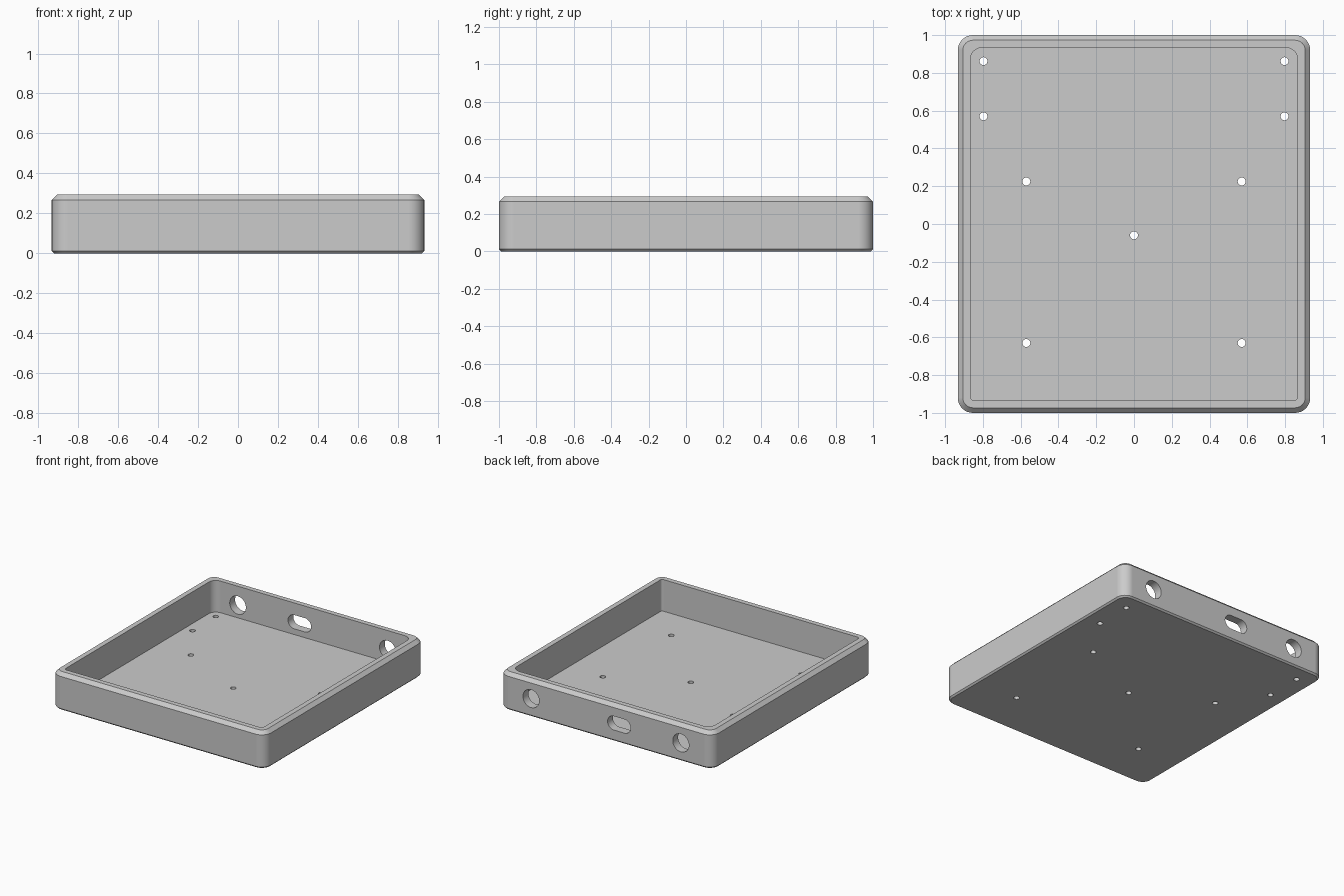
import bpy
import bmesh
from math import cos, sin, pi
from mathutils import Vector

cube = bpy.data.objects.get("Cube")
if cube:
    bpy.data.objects.remove(cube, do_unlink=True)

HALF_X, HALF_Y, HEIGHT, FLOOR = 0.933, 1.0, 0.293, 0.043
STEPS = 8

grey = bpy.data.materials.new("light grey")
grey.use_nodes = True
grey.diffuse_color = (0.6, 0.6, 0.6, 1)
grey.node_tree.nodes["Principled BSDF"].inputs["Base Color"].default_value = (0.6, 0.6, 0.6, 1)


def make_object(name, bm):
    bmesh.ops.recalc_face_normals(bm, faces=bm.faces)
    mesh = bpy.data.meshes.new(name)
    bm.to_mesh(mesh)
    bm.free()
    mesh.materials.append(grey)
    obj = bpy.data.objects.new(name, mesh)
    bpy.context.collection.objects.link(obj)
    return obj


def rounded_ring(bm, inset, z, back_radius, front_radius):
    """Rounded rectangle of vertices, inset from the outer walls."""
    ring = []
    for i, (sx, sy) in enumerate([(1, 1), (-1, 1), (-1, -1), (1, -1)]):
        r = back_radius if sy > 0 else front_radius
        for k in range(STEPS + 1):
            a = (i + k / STEPS) * pi / 2
            ring.append(bm.verts.new((sx * (HALF_X - inset - r) + r * cos(a),
                                      sy * (HALF_Y - inset - r) + r * sin(a), z)))
    return ring


def skin(bm, rings):
    for low, high in zip(rings, rings[1:]):
        for i in range(len(low)):
            j = (i + 1) % len(low)
            bm.faces.new((low[i], low[j], high[j], high[i]))


def add_prism(bm, outline, offset):
    """Closed prism from an outline swept along an offset."""
    ends = [[bm.verts.new(p + d) for p in outline] for d in (Vector(), offset)]
    skin(bm, ends)
    for end in ends:
        bm.faces.new(end)


def slot_outline(radius, stretch=0.0, sides=32):
    """Circle, or a slot when stretched along x."""
    points = []
    for k in range(sides):
        a = (k + 0.5) * 2 * pi / sides
        points.append((radius * cos(a) + (stretch if cos(a) > 0 else -stretch), radius * sin(a)))
    return points


# Open tray: bottom chamfer, walls, top chamfer, rim and cavity
bm = bmesh.new()
rings = [rounded_ring(bm, *spec) for spec in (
    (0.012, 0, 0.068, 0.068),
    (0, 0.012, 0.08, 0.08),
    (0, HEIGHT - 0.027, 0.08, 0.08),
    (0.027, HEIGHT, 0.053, 0.053),
    (0.067, HEIGHT, 0.06, 0.018),
    (0.067, FLOOR, 0.06, 0.018))]
skin(bm, rings)
bm.faces.new(rings[0])
bm.faces.new(rings[-1])
tray = make_object("tray", bm)

# Cutters: screw holes in the floor, ports in the back wall
bm = bmesh.new()
screws = [(0, -0.06)]
for side in (-1, 1):
    screws += [(side * 0.797, 0.862), (side * 0.797, 0.57),
               (side * 0.57, 0.225), (side * 0.57, -0.63)]
for x, y in screws:
    add_prism(bm, [Vector((x + u, y + v, -0.05)) for u, v in slot_outline(0.021, sides=24)],
              Vector((0, 0, 0.15)))
for x, radius, stretch in ((-0.655, 0.071, 0), (0.655, 0.071, 0), (-0.115, 0.055, 0.046)):
    add_prism(bm, [Vector((x + u, 0.88, 0.143 + v)) for u, v in slot_outline(radius, stretch)],
              Vector((0, 0.2, 0)))
cutter = make_object("hole_cutters", bm)
cutter.hide_render = True

# Cut the holes, then smooth the rounded corners
cut = tray.modifiers.new("holes", "BOOLEAN")
cut.operation = "DIFFERENCE"
cut.solver = "EXACT"
cut.object = cutter
bpy.ops.object.select_all(action="DESELECT")
tray.select_set(True)
bpy.context.view_layer.objects.active = tray
bpy.ops.object.modifier_apply(modifier=cut.name)
bpy.data.objects.remove(cutter, do_unlink=True)
bpy.ops.object.shade_smooth_by_angle(angle=pi / 6)
weighted = tray.modifiers.new("flat walls", "WEIGHTED_NORMAL")
weighted.keep_sharp = True
